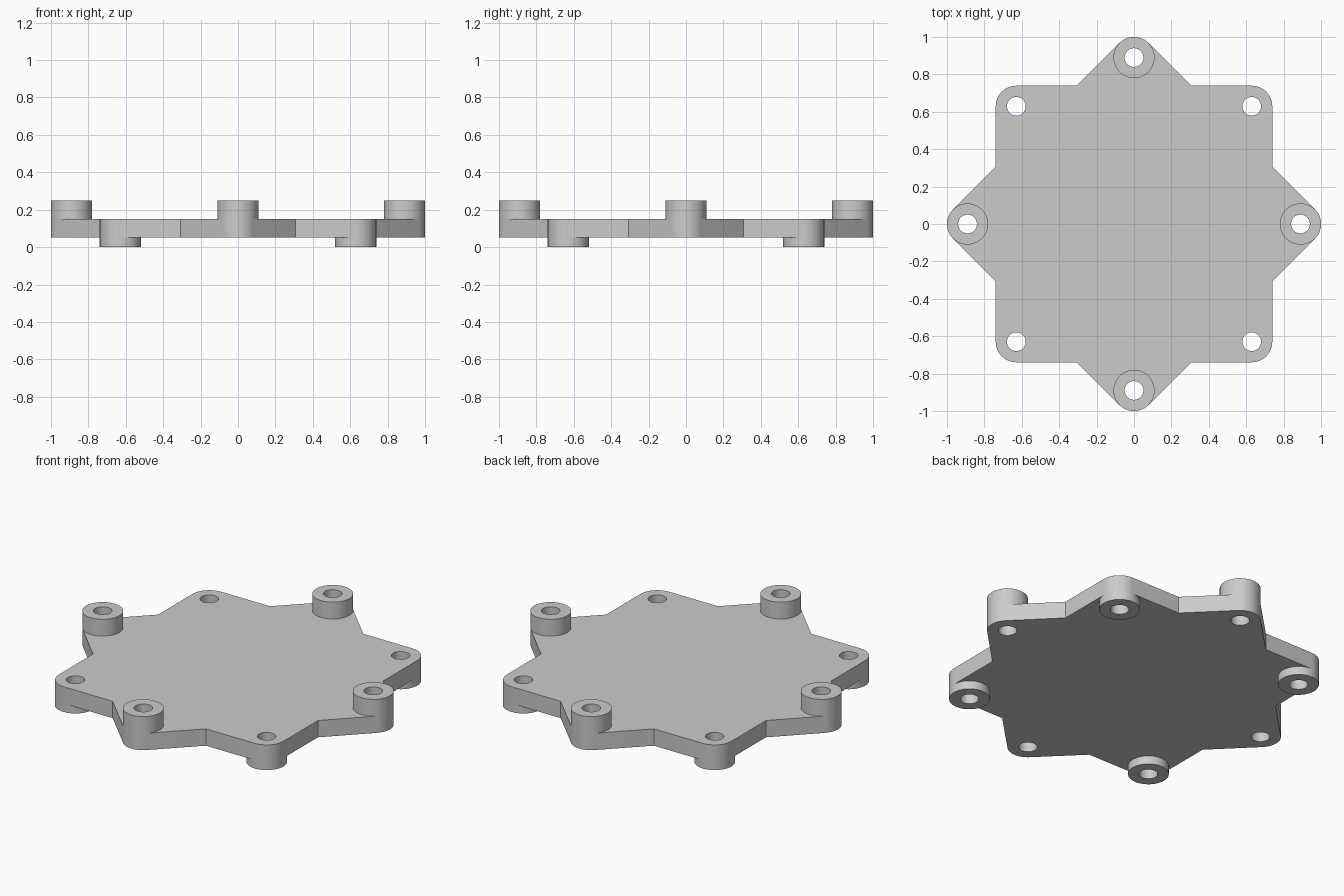
import bpy
import bmesh
from math import sin, cos, pi, radians

default = bpy.data.objects.get("Cube")
if default:
    bpy.data.objects.remove(default, do_unlink=True)

HALF = 0.74            # half width of each of the two crossed squares
BOSS_R = 0.11          # boss and corner radius
HOLE_R = 0.05
REACH = 1 - BOSS_R     # distance of the bosses from the centre
BOTTOM, TOP = 0.05, 0.15
SEGMENTS = 64

grey = bpy.data.materials.new("Light grey")
grey.use_nodes = True
grey.diffuse_color = (0.6, 0.6, 0.6, 1)
grey.node_tree.nodes["Principled BSDF"].inputs["Base Color"].default_value = (0.6, 0.6, 0.6, 1)


def arc(x, y, r, start, end, steps):
    return [(x + r * cos(start + (end - start) * i / steps),
             y + r * sin(start + (end - start) * i / steps)) for i in range(steps + 1)]


def circle(x, y, r):
    return arc(x, y, r, 0, 2 * pi, SEGMENTS)[:-1]


def extrude_profile(name, loops, z0, z1):
    """Fill the outer loop, leave the inner loops open, and extrude from z0 to z1."""
    curve = bpy.data.curves.new(name + " profile", "CURVE")
    curve.dimensions = "2D"
    curve.fill_mode = "BOTH"
    curve.extrude = (z1 - z0) / 2
    for loop in loops:
        spline = curve.splines.new("POLY")
        spline.points.add(len(loop) - 1)
        for point, (x, y) in zip(spline.points, loop):
            point.co = (x, y, 0, 1)
        spline.use_cyclic_u = True
    helper = bpy.data.objects.new(name + " helper", curve)
    bpy.context.collection.objects.link(helper)
    graph = bpy.context.evaluated_depsgraph_get()
    mesh = bpy.data.meshes.new_from_object(helper.evaluated_get(graph))
    bpy.data.objects.remove(helper, do_unlink=True)
    bpy.data.curves.remove(curve)

    # Weld caps to walls and set the height
    bm = bmesh.new()
    bm.from_mesh(mesh)
    bmesh.ops.remove_doubles(bm, verts=bm.verts, dist=0.0001)
    bmesh.ops.translate(bm, verts=bm.verts, vec=(0, 0, (z0 + z1) / 2))
    bmesh.ops.recalc_face_normals(bm, faces=bm.faces)
    bm.to_mesh(mesh)
    bm.free()

    mesh.name = name
    mesh.materials.clear()
    mesh.materials.append(grey)
    obj = bpy.data.objects.new(name, mesh)
    bpy.context.collection.objects.link(obj)
    bpy.ops.object.select_all(action="DESELECT")
    obj.select_set(True)
    bpy.context.view_layer.objects.active = obj
    bpy.ops.object.shade_smooth_by_angle(angle=radians(30))
    return obj


# Star outline: eight rounded tips with a notch between each pair
outline, centres = [], []
notch = HALF / cos(pi / 8)
for k in range(8):
    a = k * pi / 4
    x, y = REACH * cos(a), REACH * sin(a)
    centres.append((x, y))
    outline += arc(x, y, BOSS_R, a - pi / 4, a + pi / 4, SEGMENTS // 4)
    outline.append((notch * cos(a + pi / 8), notch * sin(a + pi / 8)))

# Plate with a hole through every tip
extrude_profile("star_plate", [outline] + [circle(x, y, HOLE_R) for x, y in centres], BOTTOM, TOP)

# Tall bosses above the side tips, short ones below the diagonal tips
side_names = ("left", "back_left", "back", "back_right", "right", "front_right", "front", "front_left")
for k, (x, y) in enumerate(centres):
    z0, z1, kind = (TOP, 0.25, "upper") if k % 2 == 0 else (0, BOTTOM, "lower")
    extrude_profile(f"{side_names[k]}_{kind}_boss",
                    [circle(x, y, BOSS_R), circle(x, y, HOLE_R)], z0, z1)
